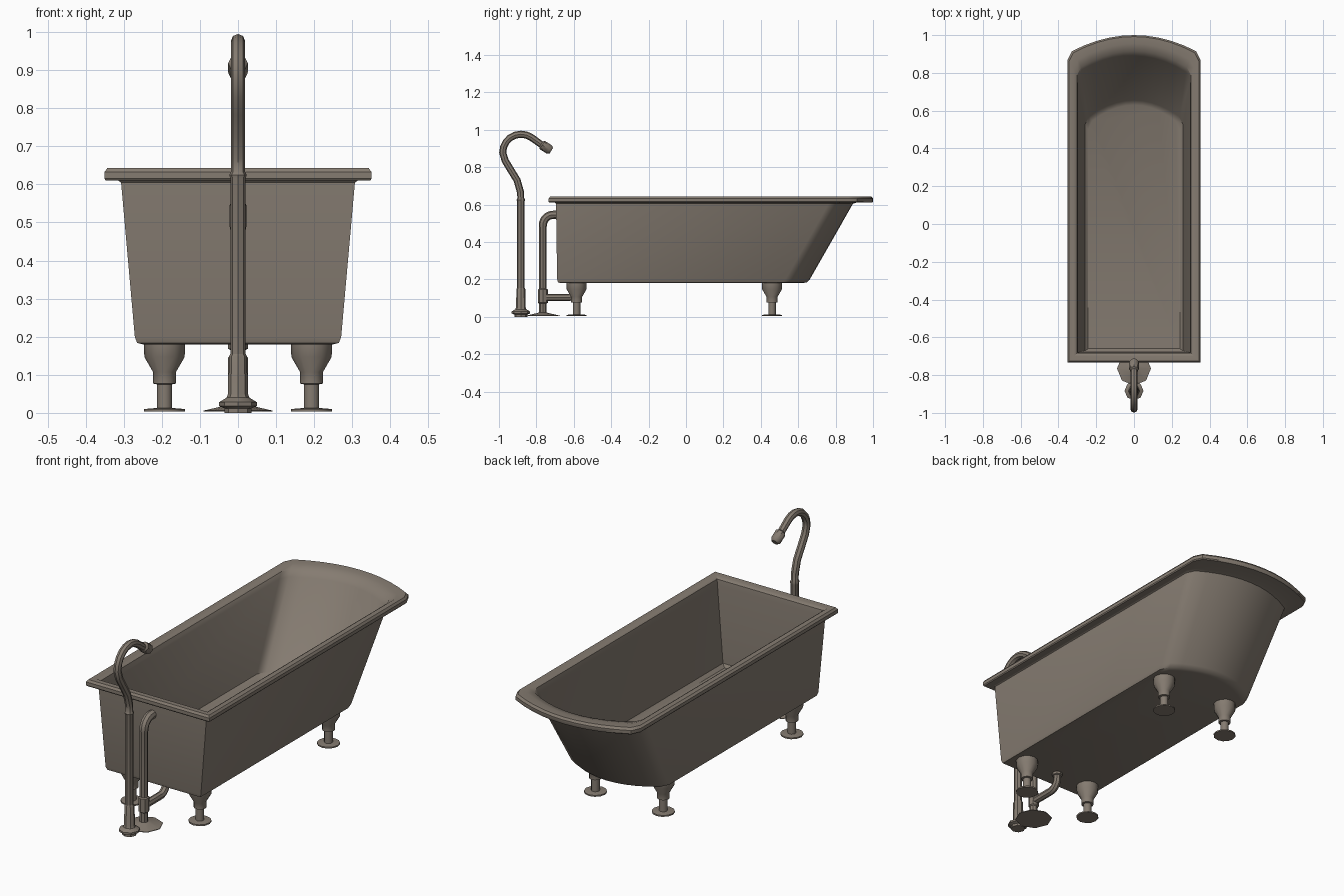
import bpy, math
from mathutils import Vector

mat = bpy.data.materials.new("warm grey brown")
mat.diffuse_color = (0.235, 0.2, 0.165, 1)


def make(name, verts, faces, angle=35):
    me = bpy.data.meshes.new(name)
    me.from_pydata([tuple(v) for v in verts], [], faces)
    me.materials.append(mat)
    ob = bpy.data.objects.new(name, me)
    bpy.context.collection.objects.link(ob)
    bpy.ops.object.select_all(action='DESELECT')
    ob.select_set(True)
    bpy.context.view_layer.objects.active = ob
    bpy.ops.object.shade_smooth_by_angle(angle=math.radians(angle))
    return ob


def loft(name, rings, angle=35):
    n = len(rings[0])
    verts = [v for r in rings for v in r]
    faces = [(i * n + j, i * n + (j + 1) % n, (i + 1) * n + (j + 1) % n, (i + 1) * n + j)
             for i in range(len(rings) - 1) for j in range(n)]
    faces.append(tuple(reversed(range(n))))
    faces.append(tuple(range(len(verts) - n, len(verts))))
    return make(name, verts, faces, angle)


def lathe(name, x, y, profile, n=12):
    return loft(name, [[(x + r * math.cos(2 * math.pi * j / n), y + r * math.sin(2 * math.pi * j / n), z)
                        for j in range(n)] for r, z in profile])


def pipe(name, pts, n=8):
    # pts are (y, z, radius) in the plane x = 0
    rings = []
    for i, (y, z, r) in enumerate(pts):
        dirs = []
        for a, b in ((i - 1, i), (i, i + 1)):
            if a >= 0 and b < len(pts):
                d = Vector((pts[b][0] - pts[a][0], pts[b][1] - pts[a][1]))
                if d.length > 1e-6:
                    dirs.append(d.normalized())
        d = sum(dirs, Vector((0, 0))).normalized()
        rings.append([(r * math.cos(2 * math.pi * j / n),
                       y - r * math.sin(2 * math.pi * j / n) * -d.y,
                       z - r * math.sin(2 * math.pi * j / n) * d.x) for j in range(n)])
    return loft(name, rings, 40)


def arc(cy, cz, rad, a0, a1, r, n=6):
    return [(cy + rad * math.cos(math.radians(a0 + (a1 - a0) * i / n)),
             cz + rad * math.sin(math.radians(a0 + (a1 - a0) * i / n)), r) for i in range(n + 1)]


def outline(hw, yf, yb, z):
    # square at the front, bowed at the back with clipped corners
    w = hw - 0.022
    pts = [(-hw, yf, z), (hw, yf, z), (hw, yb - 0.13, z)]
    for i in range(11):
        t = 1 - i / 5
        pts.append((w * t, yb - 0.085 * t * t, z))
    pts.append((-hw, yb - 0.13, z))
    return pts


# tub: outside, rim and inside in one shell
loft("tub", [outline(*r) for r in (
    (0.25, -0.67, 0.625, 0.18), (0.265, -0.684, 0.645, 0.184), (0.271, -0.689, 0.662, 0.20),
    (0.307, -0.695, 0.893, 0.605), (0.315, -0.70, 0.91, 0.61),
    (0.347, -0.73, 0.997, 0.61), (0.351, -0.734, 1.0, 0.615), (0.351, -0.734, 1.0, 0.632),
    (0.343, -0.726, 0.992, 0.643), (0.318, -0.70, 0.955, 0.643), (0.302, -0.684, 0.915, 0.632),
    (0.297, -0.68, 0.89, 0.605), (0.26, -0.672, 0.655, 0.215), (0.243, -0.66, 0.63, 0.20))])

# feet
for x in (-0.193, 0.193):
    for y, tag in ((-0.585, "front"), (0.46, "back")):
        lathe(tag + "_foot_" + ("left" if x < 0 else "right"), x, y, (
            (0.054, 0.003), (0.054, 0.010), (0.02, 0.013), (0.02, 0.075), (0.03, 0.077),
            (0.03, 0.107), (0.053, 0.147), (0.054, 0.182)))

# standing tap with swan neck
pipe("tap_pipe", [(-0.883, 0.03, 0.02), (-0.883, 0.615, 0.02), (-0.883, 0.625, 0.023), (-0.883, 0.635, 0.018),
                  (-0.886, 0.67, 0.019), (-0.903, 0.73, 0.019), (-0.94, 0.79, 0.019), (-0.967, 0.835, 0.019)]
     + arc(-0.882, 0.878, 0.098, 180, 55, 0.019, 7)
     + [(-0.775, 0.922, 0.018), (-0.768, 0.918, 0.026), (-0.73, 0.894, 0.026), (-0.72, 0.888, 0.016)])
lathe("tap_base", 0, -0.883, ((0.035, 0.0), (0.035, 0.012), (0.05, 0.018), (0.05, 0.028), (0.03, 0.04),
                              (0.026, 0.05), (0.026, 0.1), (0.024, 0.105), (0.024, 0.148), (0.02, 0.155)), 8)

# overflow pipe behind the tap
pipe("overflow_pipe", [(-0.765, 0.01, 0.02), (-0.765, 0.48, 0.02)]
     + arc(-0.71, 0.49, 0.055, 180, 90, 0.022) + [(-0.68, 0.545, 0.022)])
lathe("overflow_base", 0, -0.765, ((0.09, 0.003), (0.09, 0.006), (0.03, 0.02), (0.024, 0.022)), 8)
lathe("overflow_collar", 0, -0.765, ((0.02, 0.07), (0.026, 0.075), (0.026, 0.145), (0.02, 0.15)), 8)

# drain pipe that bends up to the floor of the tub
pipe("drain_pipe", [(-0.765, 0.102, 0.019), (-0.635, 0.102, 0.019)]
     + arc(-0.635, 0.152, 0.05, -90, 0, 0.019) + [(-0.585, 0.185, 0.019)])
lathe("drain_collar", 0, -0.585, ((0.02, 0.165), (0.026, 0.168), (0.026, 0.183)), 8)
